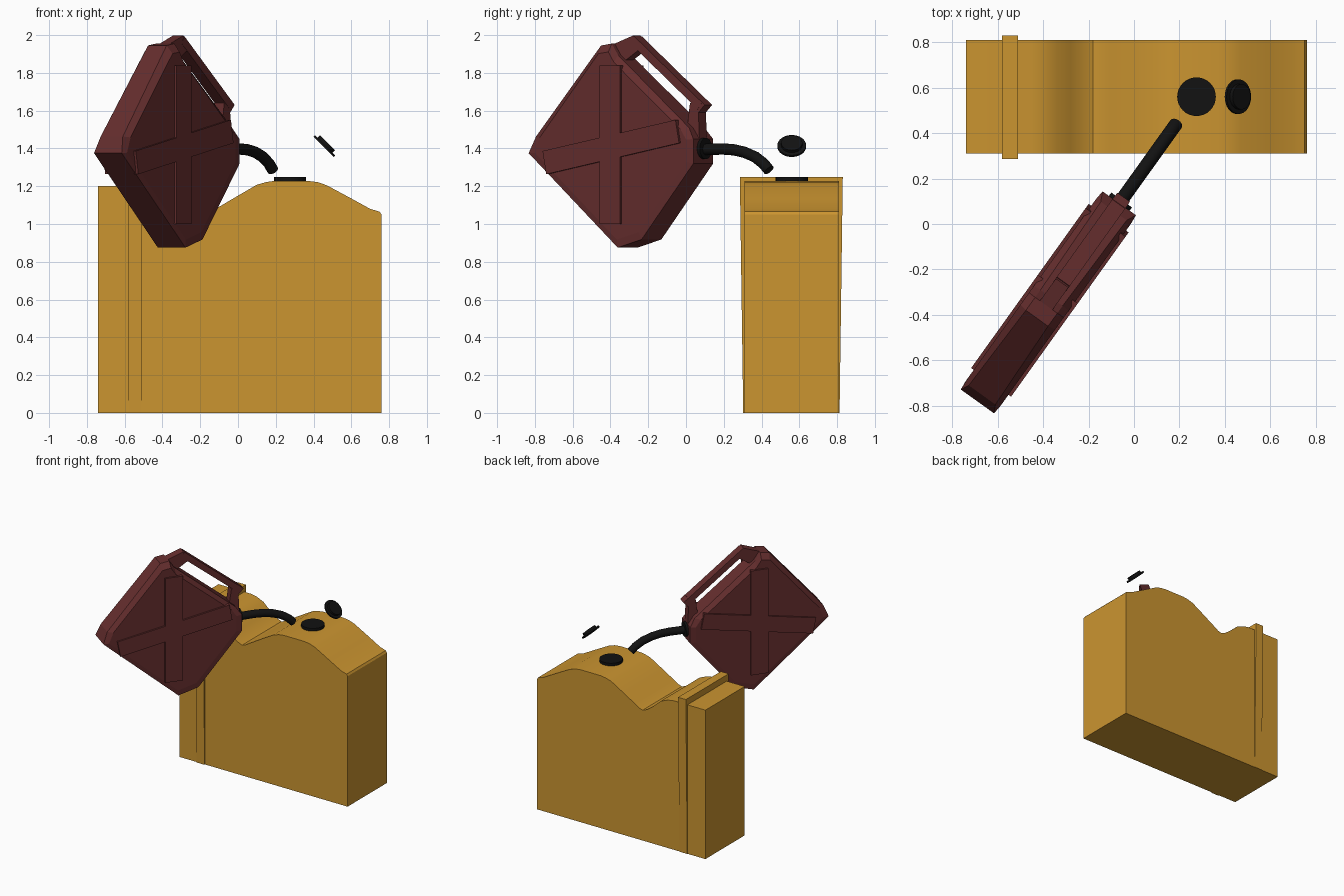
import bpy, math
from mathutils import Matrix, Vector

if "Cube" in bpy.data.objects:
    bpy.data.objects.remove(bpy.data.objects["Cube"])


def material(name, rgb):
    m = bpy.data.materials.new(name)
    m.diffuse_color = (*rgb, 1)
    m.use_nodes = True
    m.node_tree.nodes["Principled BSDF"].inputs["Base Color"].default_value = m.diffuse_color
    return m


ORANGE = material("orange_plastic", (0.6, 0.3, 0.03))
RED = material("dark_red_metal", (0.13, 0.027, 0.027))
BLACK = material("black_rubber", (0.006, 0.006, 0.006))


def frame(a, b, n, origin=(0, 0, 0)):
    m = Matrix((a, b, n)).transposed().to_4x4()
    m.translation = origin
    return m


def smooth(obj, angle=30):
    bpy.ops.object.select_all(action='DESELECT')
    obj.select_set(True)
    bpy.context.view_layer.objects.active = obj
    bpy.ops.object.shade_smooth_by_angle(angle=math.radians(angle))


def loft(name, rings, mtx, mat):
    """Skin rings of equal point count, capping both ends."""
    n = len(rings[0])
    verts = [mtx @ Vector(p) for r in rings for p in r]
    faces = [list(range(n))[::-1], [(len(rings) - 1) * n + i for i in range(n)]]
    for k in range(len(rings) - 1):
        for i in range(n):
            j = (i + 1) % n
            faces.append([k * n + i, k * n + j, (k + 1) * n + j, (k + 1) * n + i])
    me = bpy.data.meshes.new(name)
    me.from_pydata(verts, [], faces)
    me.materials.append(mat)
    obj = bpy.data.objects.new(name, me)
    bpy.context.collection.objects.link(obj)
    return obj


def prism(name, pts, t0, t1, mtx, mat):
    return loft(name, [[(a, b, t) for a, b in pts] for t in (t0, t1)], mtx, mat)


def bar(p, q, width):
    """Rectangle around the line p-q, counter-clockwise."""
    p, q = Vector(p), Vector(q)
    d = (q - p).normalized()
    s = Vector((-d.y, d.x)) * width / 2
    return [p - s, q - s, q + s, p + s]


def disc(name, center, radius, depth, normal, mat):
    rot = Vector(normal).to_track_quat('Z', 'Y').to_euler()
    bpy.ops.mesh.primitive_cylinder_add(vertices=32, radius=radius, depth=depth,
                                        location=center, rotation=rot)
    obj = bpy.context.object
    obj.name = name
    obj.data.materials.append(mat)
    smooth(obj)
    return obj


# Tank body: wavy top profile extruded through its depth
tank_profile = [(-0.74, 0), (0.76, 0), (0.76, 1.05), (0.75, 1.065), (0.70, 1.08),
                (0.60, 1.135), (0.47, 1.205), (0.42, 1.222), (0.37, 1.228),
                (0.19, 1.228), (0.15, 1.222), (0.10, 1.208), (0.0, 1.15),
                (-0.11, 1.085), (-0.15, 1.06), (-0.18, 1.05), (-0.22, 1.065),
                (-0.28, 1.11), (-0.34, 1.165), (-0.40, 1.19), (-0.45, 1.2),
                (-0.74, 1.2)]
tank_frame = frame((1, 0, 0), (0, 0, 1), (0, -1, 0))
smooth(prism("tank_body", tank_profile, -0.81, -0.31, tank_frame, ORANGE))

# Strap around the tank, wider towards the top
strap = [(0.303, 0), (0.813, 0), (0.83, 1.25), (0.285, 1.25)]
prism("tank_strap", strap, -0.58, -0.51,
      frame((0, 1, 0), (0, 0, 1), (1, 0, 0)), ORANGE)

# Filler opening and the loose cap above it
disc("filler_neck", (0.275, 0.56, 1.233), 0.085, 0.034, (0, 0, 1), BLACK)
cap_axis = Vector((1, 0, 1)).normalized()
cap_center = Vector((0.457, 0.56, 1.413))
disc("loose_cap_rim", cap_center, 0.076, 0.012, cap_axis, BLACK)
disc("loose_cap_top", cap_center + cap_axis * 0.012, 0.056, 0.024, cap_axis, BLACK)

# Pouring can frame: s along the pour direction, z up, t across the can
th = math.radians(54.4)
u = (math.cos(th), math.sin(th), 0)
w = (math.sin(th), -math.cos(th), 0)
can = frame(u, (0, 0, 1), w, (-0.13, 0, 0))

# Can body: rim outline (s, z, half width) with chamfered flat faces
rim = [(-0.38, 0.875, 0.09), (-0.225, 0.918, 0.09), (0.112, 1.32, 0.09),
       (0.112, 1.45, 0.09), (0.07, 1.51, 0.07), (-0.40, 1.895, 0.06),
       (-0.44, 1.955, 0.06), (-0.51, 1.945, 0.06), (-0.925, 1.463, 0.072),
       (-0.96, 1.375, 0.09)]
mid = Vector((-0.425, 1.405))


def ring(side, inset):
    if inset:
        return [(mid.x + (s - mid.x) * 0.92, mid.y + (z - mid.y) * 0.92, side * 0.094)
                for s, z, t in rim]
    return [(s, z, side * t) for s, z, t in rim]


loft("can_body", [ring(-1, True), ring(-1, False), ring(1, False), ring(1, True)],
     can, RED)

# Raised cross ribs on both faces
for side, label in ((1, "front"), (-1, "back")):
    t0, t1 = sorted((side * 0.08, side * 0.108))
    prism(f"can_{label}_upright_rib", bar((-0.42, 1.0), (-0.42, 1.84), 0.135),
          t0, t1, can, RED)
    prism(f"can_{label}_cross_rib", bar((-0.845, 1.325), (0.02, 1.49), 0.125),
          t0, t1, can, RED)

# Carrying handle: grip with a post at each end
prism("handle_grip", bar((-0.325, 1.975), (0.115, 1.625), 0.045), -0.035, 0.035, can, RED)
prism("handle_rear_post", [(-0.46, 1.90), (-0.38, 1.86), (-0.27, 1.93),
                           (-0.32, 1.998), (-0.44, 1.955)], -0.034, 0.034, can, RED)
prism("handle_front_post", [(0.03, 1.50), (0.112, 1.44), (0.105, 1.59), (0.145, 1.63),
                            (0.11, 1.66), (0.05, 1.64)], -0.034, 0.034, can, RED)

# Spout collar and curved spout tube
disc("spout_collar", can @ Vector((0.115, 1.40, 0)), 0.056, 0.03, u, BLACK)
path = [(0.11, 1.395), (0.24, 1.397), (0.31, 1.393), (0.38, 1.38),
        (0.45, 1.355), (0.505, 1.32), (0.54, 1.285)]
rings = []
for i, p in enumerate(path):
    d = (Vector(path[min(i + 1, 6)]) - Vector(path[max(i - 1, 0)])).normalized()
    rings.append([(p[0] - d.y * 0.03 * math.cos(a), p[1] + d.x * 0.03 * math.cos(a),
                   0.03 * math.sin(a))
                  for a in (2 * math.pi * k / 16 for k in range(16))])
smooth(loft("spout_tube", rings, can, BLACK), 40)

# Make all normals point outward
for obj in bpy.data.objects:
    bpy.ops.object.select_all(action='DESELECT')
    obj.select_set(True)
    bpy.context.view_layer.objects.active = obj
    bpy.ops.object.mode_set(mode='EDIT')
    bpy.ops.mesh.select_all(action='SELECT')
    bpy.ops.mesh.normals_make_consistent(inside=False)
    bpy.ops.object.mode_set(mode='OBJECT')
